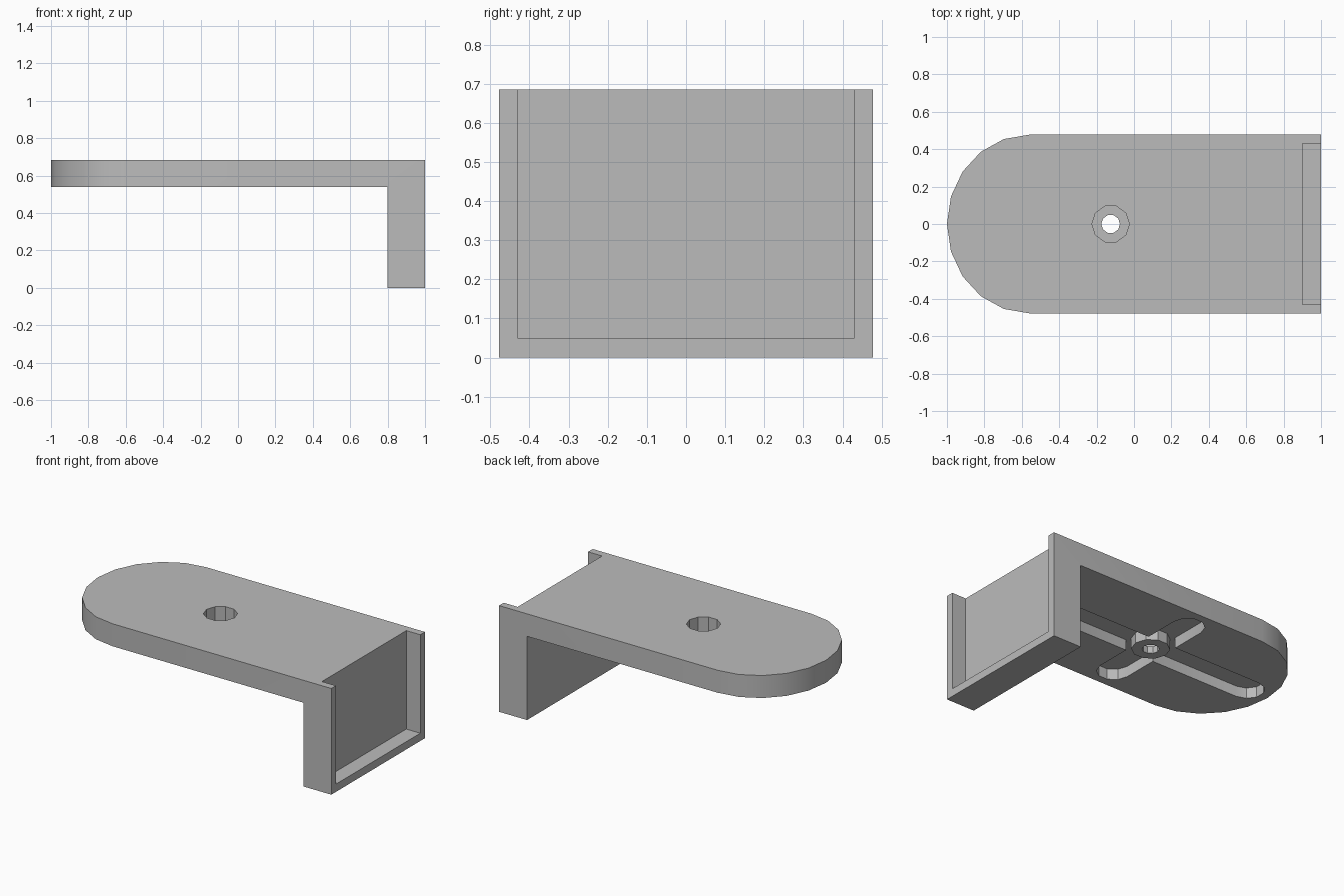
import bpy
import bmesh
from math import sin, cos, pi

if "Cube" in bpy.data.objects:
    bpy.data.objects.remove(bpy.data.objects["Cube"])

TOP, UNDER, CEILING = 0.685, 0.54, 0.608
HALF_WIDTH = 0.4775
HOLE_X = -0.125

grey = bpy.data.materials.new("plain grey")
grey.use_nodes = True
grey.diffuse_color = (0.5, 0.5, 0.5, 1)
grey.node_tree.nodes["Principled BSDF"].inputs["Base Color"].default_value = (0.5, 0.5, 0.5, 1)


def prism(name, outline, z0, z1):
    """Extrude a counter-clockwise outline from z0 up to z1."""
    bm = bmesh.new()
    face = bm.faces.new([bm.verts.new((x, y, z0)) for x, y in outline])
    extruded = bmesh.ops.extrude_face_region(bm, geom=[face])["geom"]
    for v in extruded:
        if isinstance(v, bmesh.types.BMVert):
            v.co.z = z1
    bmesh.ops.recalc_face_normals(bm, faces=bm.faces)
    mesh = bpy.data.meshes.new(name)
    bm.to_mesh(mesh)
    bm.free()
    mesh.materials.append(grey)
    obj = bpy.data.objects.new(name, mesh)
    bpy.context.collection.objects.link(obj)
    return obj


def arc(cx, cy, rx, ry, start, end, steps):
    angles = [start + (end - start) * i / steps for i in range(steps + 1)]
    return [(cx + rx * cos(a), cy + ry * sin(a)) for a in angles]


def rect(x0, x1, y0, y1):
    return [(x0, y0), (x1, y0), (x1, y1), (x0, y1)]


def disc(r):
    return arc(HOLE_X, 0, r, r, 0, 2 * pi, 10)[:-1]


def combine(body, tool, operation):
    """Apply a boolean to the body and drop the tool."""
    tool.hide_render = True
    mod = body.modifiers.new(tool.name, "BOOLEAN")
    mod.operation, mod.solver, mod.object = operation, "EXACT", tool
    bpy.context.view_layer.objects.active = body
    bpy.ops.object.modifier_apply(modifier=mod.name)
    bpy.data.objects.remove(tool)


# Round-ended block, cut away below to leave the plate and the end leg
outline = [(1, -HALF_WIDTH), (1, HALF_WIDTH)]
outline += arc(-0.56, 0, 0.44, HALF_WIDTH, pi / 2, 3 * pi / 2, 10)
bracket = prism("bracket", outline, 0, TOP)
combine(bracket, prism("under_space", rect(-2, 0.8, -1, 1), -1, UNDER), "DIFFERENCE")

# Pocket in the outer face of the leg, open at the top
combine(bracket, prism("leg_pocket", rect(0.9, 2, -0.43, 0.43), 0.05, 1), "DIFFERENCE")

# Crossed round-ended slots under the plate
r = 0.1
long_slot = arc(0.65, 0, r, r, -pi / 2, pi / 2, 5) + arc(-0.85, 0, r, r, pi / 2, 3 * pi / 2, 5)
cross_slot = arc(HOLE_X, 0.33, r, r, 0, pi, 5) + arc(HOLE_X, -0.33, r, r, pi, 2 * pi, 5)
for name, shape in (("long_slot", long_slot), ("cross_slot", cross_slot)):
    combine(bracket, prism(name, shape, 0.4, CEILING), "DIFFERENCE")

# Screw boss in the crossing, with counterbore and through hole
combine(bracket, prism("screw_boss", disc(0.112), UNDER, CEILING + 0.02), "UNION")
combine(bracket, prism("counterbore", disc(0.1), 0.585, 1), "DIFFERENCE")
combine(bracket, prism("screw_hole", disc(0.05), 0.4, 1), "DIFFERENCE")

# Smooth the rounded end, keep all other edges sharp
bpy.ops.object.select_all(action="DESELECT")
bracket.select_set(True)
bpy.context.view_layer.objects.active = bracket
bpy.ops.object.shade_smooth_by_angle(angle=pi / 7)
